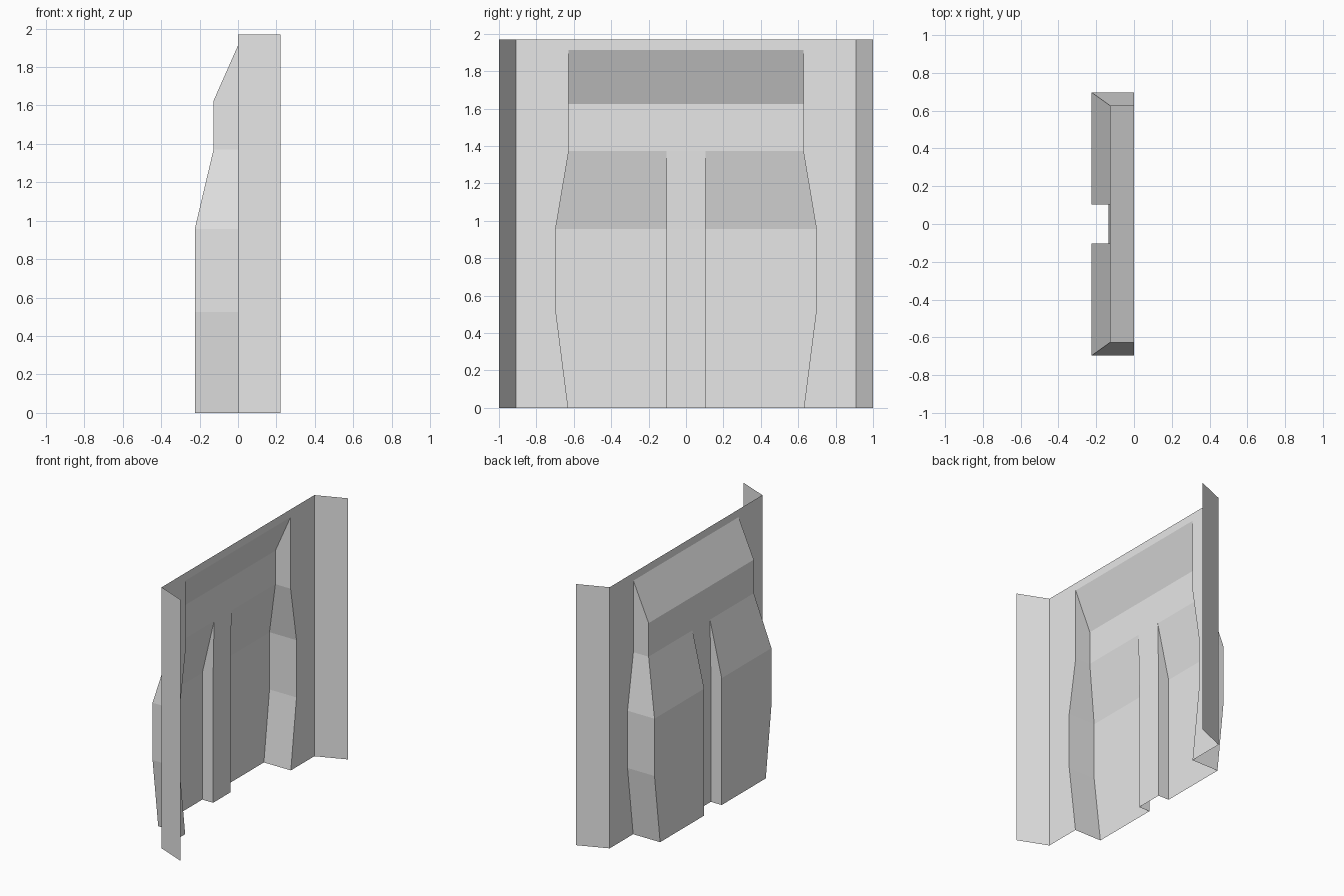
import bpy
import bmesh

cube = bpy.data.objects.get("Cube")
if cube:
    bpy.data.objects.remove(cube, do_unlink=True)

grey = bpy.data.materials.new("plain_grey")
grey.use_nodes = True
colour = (0.8, 0.8, 0.8, 1)
grey.diffuse_color = colour
grey.node_tree.nodes["Principled BSDF"].inputs["Base Color"].default_value = colour

TOP, EDGE, SLOT = 1.97, 0.91, 0.104

# Recess levels: height, half width, depth, depth of the central rib
LEVELS = [
    (0.0, 0.63, 0.225, 0.135),
    (0.525, 0.697, 0.225, 0.135),
    (0.957, 0.697, 0.225, 0.135),
    (1.372, 0.627, 0.127, 0.127),
    (1.625, 0.627, 0.127, 0.127),
    (1.912, 0.627, 0.0, 0.0),
]


def loft(name, sections):
    """Skin stacked (height, [(x, y), ...]) sections and mirror them across y."""
    bm = bmesh.new()
    rows = [[bm.verts.new((x, y, z)) for x, y in pts] for z, pts in sections]
    for low, high in zip(rows, rows[1:]):
        for j in range(len(low) - 1):
            bm.faces.new((low[j], low[j + 1], high[j + 1], high[j]))
    # Collapse the strips that taper to nothing
    bmesh.ops.remove_doubles(bm, verts=bm.verts[:], dist=0.0005)
    bmesh.ops.dissolve_degenerate(bm, edges=bm.edges[:], dist=0.0005)
    mesh = bpy.data.meshes.new(name)
    bm.to_mesh(mesh)
    bm.free()
    mesh.materials.append(grey)
    obj = bpy.data.objects.new(name, mesh)
    bpy.context.collection.objects.link(obj)
    mirror = obj.modifiers.new("mirror", "MIRROR")
    mirror.use_axis = (False, True, False)
    return obj


# Angled flanges at both ends
flange = [(0.22, 1.0), (0, EDGE)]
loft("side_flanges", [(0, flange), (TOP, flange)])

# Flat sheet beside the recess, following its outline
loft("side_panels", [(z, [(0, EDGE), (0, w)]) for z, w, d, s in LEVELS])

# Flat strip above the recess
top_z, top_w = LEVELS[-1][:2]
strip = [(0, EDGE), (0, top_w), (0, 0)]
loft("top_strip", [(top_z, strip), (TOP, strip)])

# Recess side walls
loft("recess_walls", [(z, [(0, w), (-d, w)]) for z, w, d, s in LEVELS])

# Recess back with the raised rib down its middle
loft("recess_back", [(z, [(-d, w), (-d, SLOT), (-s, SLOT), (-s, 0)])
                     for z, w, d, s in LEVELS])
